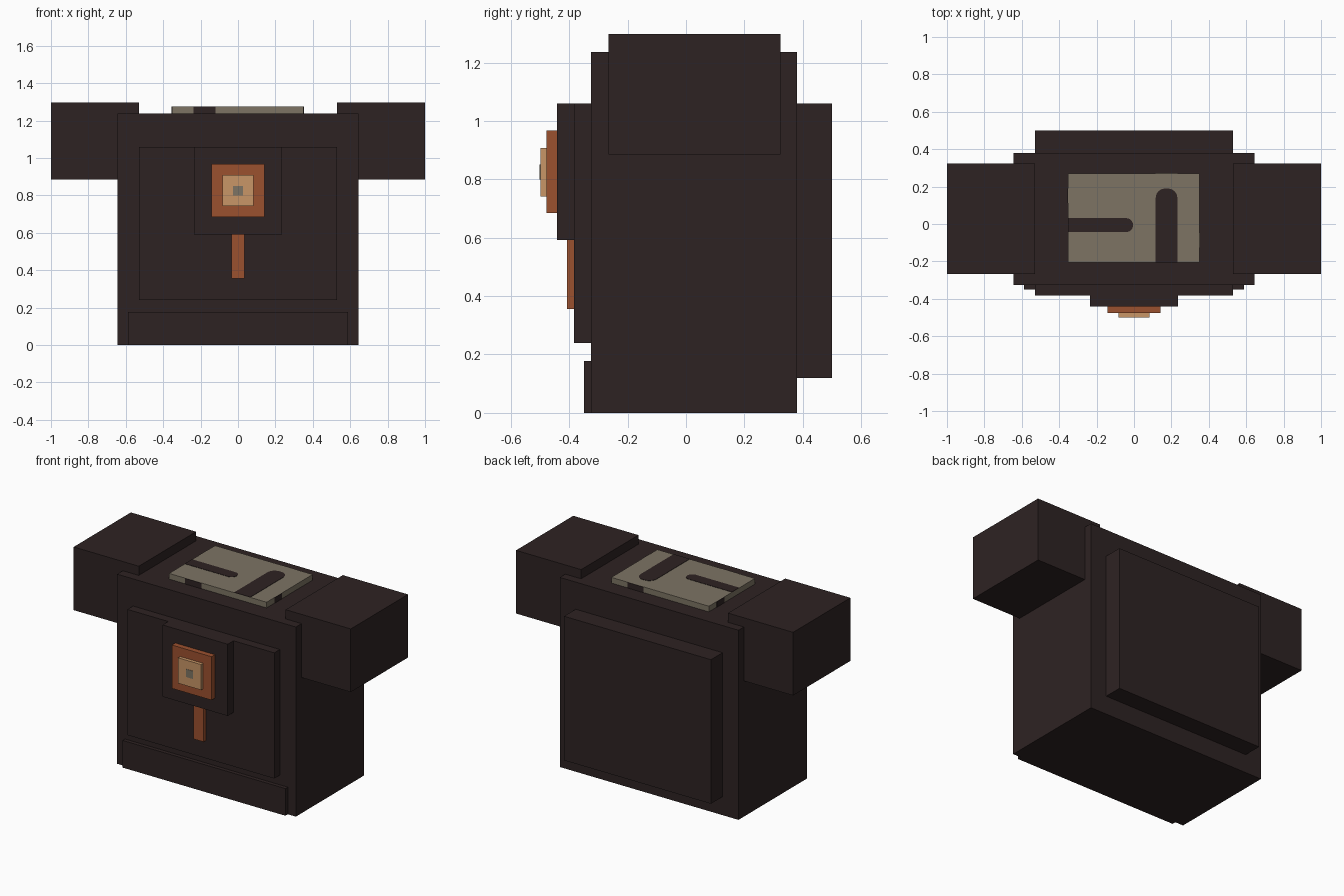
import bpy, bmesh, math

if "Cube" in bpy.data.objects:
    bpy.data.objects.remove(bpy.data.objects["Cube"])


def material(name, rgb):
    m = bpy.data.materials.new(name)
    m.diffuse_color = (*rgb, 1)
    m.use_nodes = True
    m.node_tree.nodes["Principled BSDF"].inputs["Base Color"].default_value = m.diffuse_color
    return m


DARK = material("dark brown", (0.027, 0.0165, 0.0165))
RUST = material("rust orange", (0.33, 0.082, 0.028))
TAN = material("light tan", (0.58, 0.305, 0.135))
GREY = material("warm grey", (0.205, 0.174, 0.127))


def make(name, bm, mat):
    bmesh.ops.recalc_face_normals(bm, faces=bm.faces)
    me = bpy.data.meshes.new(name)
    bm.to_mesh(me)
    bm.free()
    me.materials.append(mat)
    ob = bpy.data.objects.new(name, me)
    bpy.context.collection.objects.link(ob)
    return ob


def box(name, x, y, z, mat):
    """Box from (min, max) ranges."""
    bm = bmesh.new()
    bmesh.ops.create_cube(bm, size=1)
    for v in bm.verts:
        v.co = [r[0] if c < 0 else r[1] for c, r in zip(v.co, (x, y, z))]
    return make(name, bm, mat)


def slot(name, start, end, width, radius, z, mat):
    """Thin plate from start to end, square at the start and rounded at the end."""
    dx, dy = end[0] - start[0], end[1] - start[1]
    length = math.hypot(dx, dy)
    ux, uy = dx / length, dy / length
    h = width / 2
    pts = [(0, -h)]
    for side, first in ((-1, -90), (1, 0)):
        for i in range(5):
            a = math.radians(first + i * 22.5)
            pts.append((length - radius + radius * math.cos(a),
                        side * (h - radius) + radius * math.sin(a)))
    pts.append((0, h))
    bm = bmesh.new()
    f = bm.faces.new([bm.verts.new((start[0] + ux * a - uy * b,
                                    start[1] + uy * a + ux * b, z)) for a, b in pts])
    top = bmesh.ops.extrude_face_region(bm, geom=[f])
    bmesh.ops.translate(bm, vec=(0, 0, 0.004),
                        verts=[v for v in top["geom"] if isinstance(v, bmesh.types.BMVert)])
    return make(name, bm, mat)


# Main body with raised panels
box("body", (-0.645, 0.645), (-0.325, 0.38), (0, 1.237), DARK)
box("front_panel", (-0.53, 0.53), (-0.383, -0.325), (0.24, 1.06), DARK)
box("back_panel", (-0.53, 0.53), (0.38, 0.5), (0.12, 1.06), DARK)
box("hem_band", (-0.587, 0.587), (-0.35, -0.325), (0, 0.177), DARK)

# Shoulders
for side, x in (("left", (-1, -0.53)), ("right", (0.53, 1))):
    box(side + "_shoulder", x, (-0.266, 0.324), (0.885, 1.297), DARK)

# Chest emblem, stacked squares with a hanging strap
box("emblem_base", (-0.235, 0.235), (-0.442, -0.383), (0.592, 1.06), DARK)
box("emblem_frame", (-0.143, 0.143), (-0.477, -0.442), (0.684, 0.967), RUST)
box("emblem_centre", (-0.083, 0.083), (-0.499, -0.477), (0.742, 0.908), TAN)
box("emblem_stud", (-0.026, 0.026), (-0.501, -0.499), (0.799, 0.851), GREY)
box("strap", (-0.036, 0.036), (-0.407, -0.383), (0.356, 0.592), RUST)

# Top plate with two painted slots
X0, X1, Y0, Y1, Z0, Z1 = -0.354, 0.35, -0.205, 0.27, 1.237, 1.274
box("top_plate", (X0, X1), (Y0, Y1), (Z0, Z1), GREY)
slot("long_slot", (0.174, Y0), (0.174, 0.19), 0.116, 0.05, Z1 - 0.002, DARK)
slot("cross_slot", (X0, -0.006), (-0.005, -0.006), 0.074, 0.035, Z1 - 0.002, DARK)

# Dark marks on the plate's four edges
T = 0.002
box("front_mark", (-0.237, -0.12), (Y0 - T, Y0), (Z0, Z1), DARK)
box("back_mark", (0.116, 0.233), (Y1, Y1 + T), (Z0, Z1), DARK)
box("right_mark", (X1, X1 + T), (-0.126, -0.047), (Z0, Z1), DARK)
box("left_mark", (X0 - T, X0), (0.112, 0.191), (Z0, Z1), DARK)
